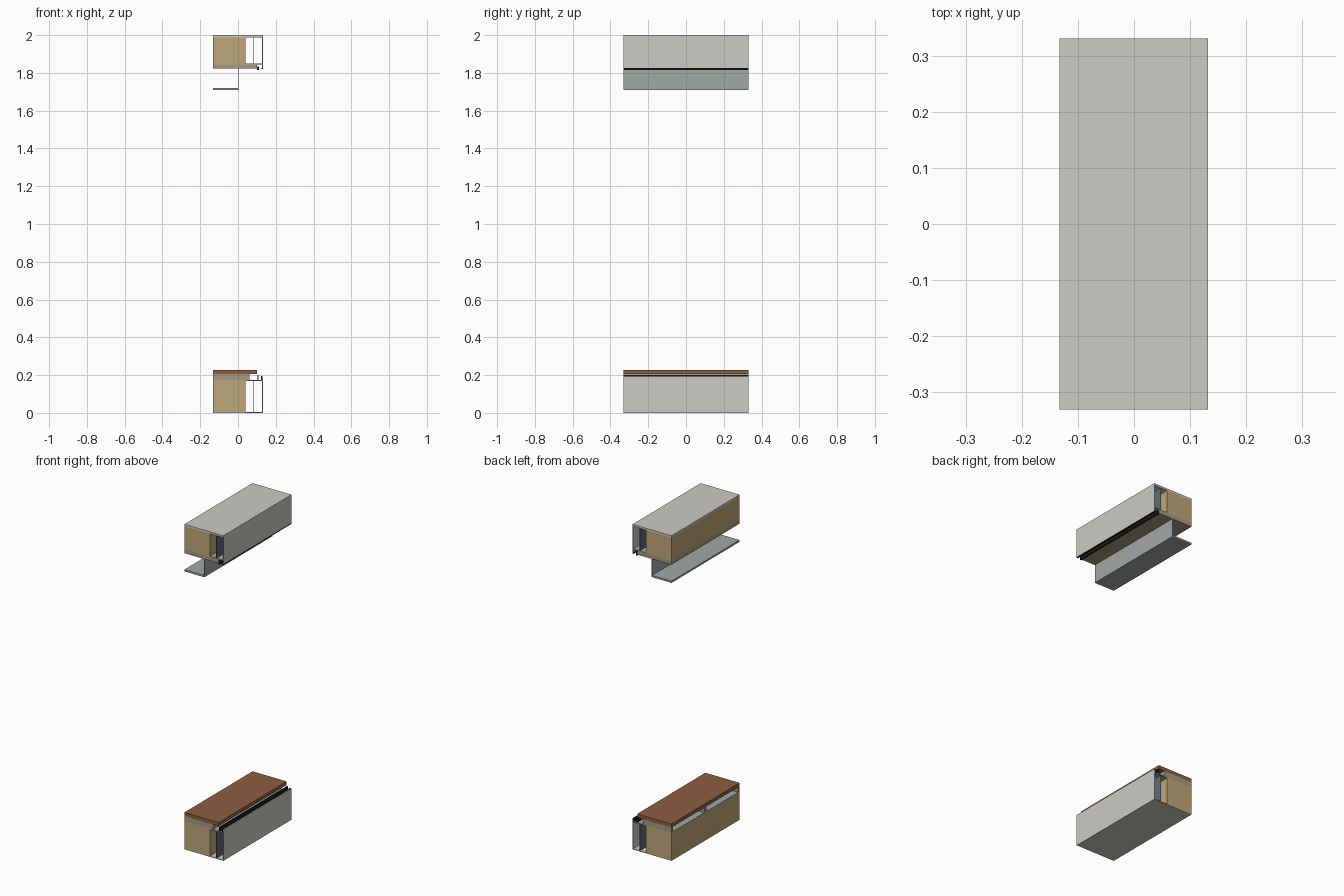
import bpy

if "Cube" in bpy.data.objects:
    bpy.data.objects.remove(bpy.data.objects["Cube"], do_unlink=True)

HALF = 0.331          # half length of every extruded part
LEFT, RIGHT = -0.133, 0.132


def material(name, rgb):
    # 8-bit display colour to linear
    col = [(c / 255 / 12.92 if c < 11 else ((c / 255 + 0.055) / 1.055) ** 2.4) for c in rgb] + [1]
    m = bpy.data.materials.new(name)
    m.use_nodes = True
    m.diffuse_color = col
    m.node_tree.nodes["Principled BSDF"].inputs["Base Color"].default_value = col
    return m


cladding = material("pale cladding", (204, 203, 196))
timber = material("tan core", (190, 167, 121))
lining = material("grey tan lining", (166, 154, 130))
metal = material("grey metal", (164, 168, 167))
slate = material("slate membrane", (98, 104, 118))
rubber = material("black seal", (30, 30, 32))
wood = material("brown board", (142, 95, 66))


def extrude(name, profile, mat, y0=-HALF, y1=HALF):
    """Extrude a closed x-z outline along y."""
    n = len(profile)
    verts = [(x, y, z) for y in (y0, y1) for x, z in profile]
    faces = [tuple(range(n)), tuple(range(2 * n - 1, n - 1, -1))]
    faces += [(i, n + i, n + (i + 1) % n, (i + 1) % n) for i in range(n)]
    mesh = bpy.data.meshes.new(name)
    mesh.from_pydata(verts, [], faces)
    mesh.materials.append(mat)
    obj = bpy.data.objects.new(name, mesh)
    bpy.context.collection.objects.link(obj)
    return obj


def bar(name, x0, x1, z0, z1, mat, y0=-HALF, y1=HALF):
    return extrude(name, [(x0, z0), (x1, z0), (x1, z1), (x0, z1)], mat, y0, y1)


# Upper beam: core, folded cladding, membrane and underside lining
bar("upper_core", LEFT, 0.04, 1.845, 1.988, timber)
extrude("upper_cladding", [(LEFT, 1.988), (0.128, 1.988), (0.128, 1.826), (RIGHT, 1.826),
                           (RIGHT, 2.0), (LEFT, 2.0)], cladding)
bar("upper_membrane", 0.083, 0.086, 1.848, 1.988, slate)
bar("upper_lining", LEFT, 0.1, 1.822, 1.845, lining)
bar("upper_cavity_base", 0.04, 0.128, 1.845, 1.849, metal)
bar("upper_seal", 0.1, 0.11, 1.816, 1.835, rubber)
bar("upper_edge_seal", 0.124, RIGHT, 1.82, 1.826, rubber)

# Angle bracket hanging below the upper beam
extrude("angle_bracket", [(LEFT, 1.71), (0.003, 1.71), (0.003, 1.822), (-0.001, 1.822),
                          (-0.001, 1.721), (LEFT, 1.721)], metal)

# Lower beam: core, folded cladding and membrane
bar("lower_core", LEFT, 0.04, 0.004, 0.17, timber)
extrude("lower_cladding", [(LEFT, 0), (RIGHT, 0), (RIGHT, 0.192), (0.128, 0.192),
                           (0.128, 0.004), (LEFT, 0.004)], cladding)
bar("lower_membrane", 0.083, 0.086, 0.004, 0.168, slate)
bar("lower_cavity_cap", 0.04, 0.128, 0.168, 0.173, metal)
bar("lower_seal", 0.102, 0.108, 0.173, 0.2, rubber)
bar("lower_edge_seal", 0.122, 0.128, 0.173, 0.194, rubber)

# Open spacer layer under the board
bar("spacer_floor", LEFT, 0.06, 0.17, 0.174, metal)
bar("spacer_back", 0.057, 0.061, 0.174, 0.205, metal)
for i, (y0, y1) in enumerate([(-HALF, -HALF + 0.014), (-0.01, 0.01), (HALF - 0.014, HALF)]):
    bar(f"spacer_{i + 1}", LEFT, 0.057, 0.174, 0.205, lining, y0, y1)

# Board on top of the lower beam
bar("top_board", LEFT, 0.1, 0.205, 0.227, wood)
